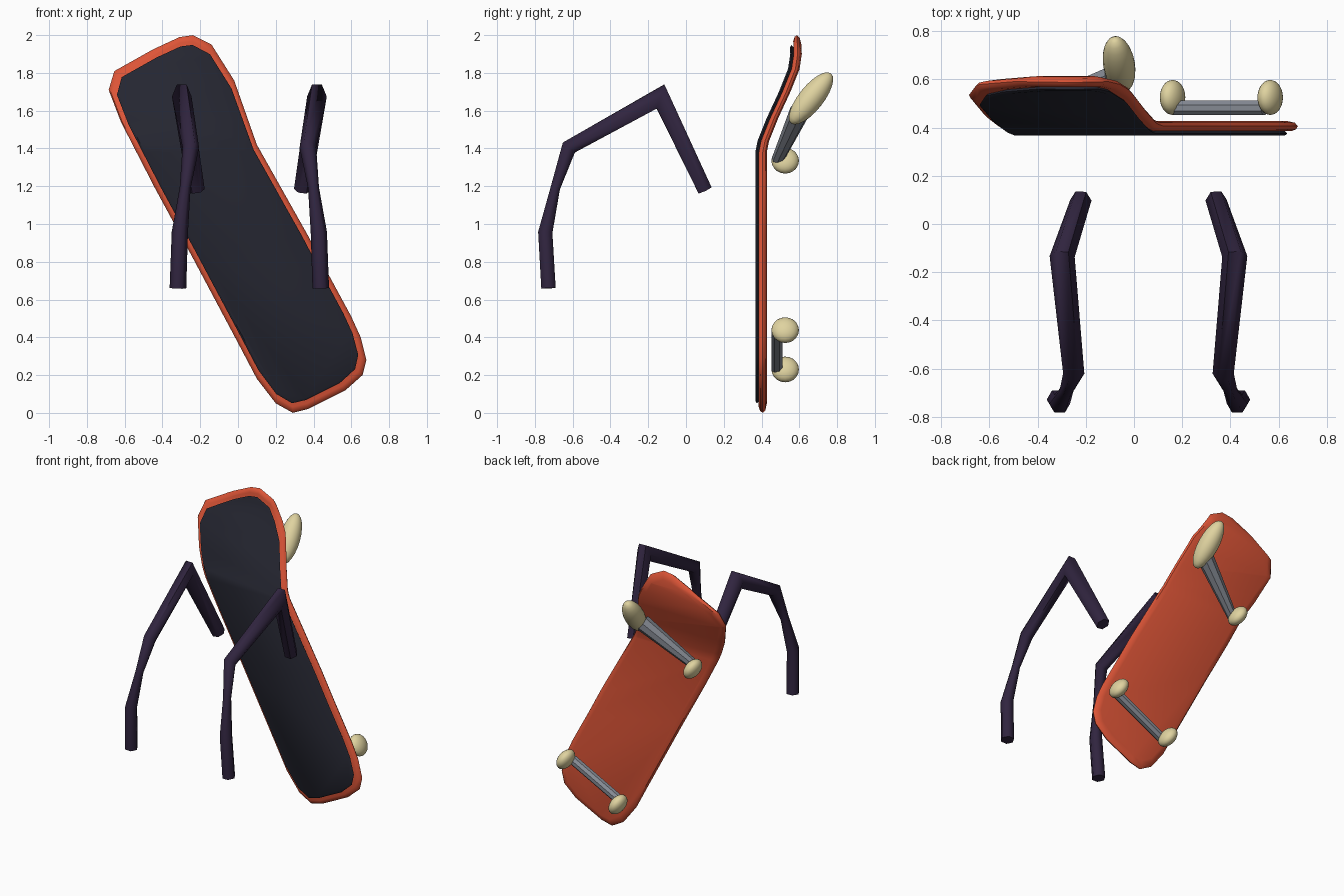
import bpy, bmesh, math
from mathutils import Vector

if "Cube" in bpy.data.objects:
    bpy.data.objects.remove(bpy.data.objects["Cube"])


def material(name, rgb):
    m = bpy.data.materials.new(name)
    m.diffuse_color = (*rgb, 1)
    m.use_nodes = True
    m.node_tree.nodes["Principled BSDF"].inputs["Base Color"].default_value = m.diffuse_color
    return m


ORANGE = material("orange_red", (0.72, 0.09, 0.038))
CHARCOAL = material("charcoal", (0.018, 0.019, 0.03))
PURPLE = material("dark_purple", (0.03, 0.018, 0.05))
CREAM = material("cream", (0.74, 0.65, 0.35))
GREY = material("steel_grey", (0.24, 0.26, 0.3))


def finish(bm, name, mat, angle):
    bmesh.ops.recalc_face_normals(bm, faces=bm.faces)
    mesh = bpy.data.meshes.new(name)
    bm.to_mesh(mesh)
    bm.free()
    ob = bpy.data.objects.new(name, mesh)
    bpy.context.collection.objects.link(ob)
    mesh.materials.append(mat)
    bpy.ops.object.select_all(action='DESELECT')
    ob.select_set(True)
    bpy.context.view_layer.objects.active = ob
    bpy.ops.object.shade_smooth_by_angle(angle=math.radians(angle))
    return ob


def loft(rings):
    bm = bmesh.new()
    vs = [[bm.verts.new(p) for p in r] for r in rings]
    n = len(rings[0])
    for a, b in zip(vs, vs[1:]):
        for i in range(n):
            j = (i + 1) % n
            bm.faces.new((a[i], a[j], b[j], b[i]))
    bm.faces.new(vs[0])
    bm.faces.new(vs[-1])
    return bm


# Board outline (x, z), leaning to the left
OUTLINE = [(-0.24, 2.0), (-0.31, 1.99), (-0.45, 1.925), (-0.655, 1.81),
           (-0.685, 1.71), (-0.62, 1.54), (-0.44, 1.19), (-0.25, 0.84),
           (0.0, 0.37), (0.1, 0.18), (0.2, 0.05), (0.29, 0.0), (0.37, 0.02),
           (0.57, 0.12), (0.66, 0.2), (0.68, 0.28), (0.65, 0.4), (0.6, 0.51),
           (0.47, 0.75), (0.37, 0.94), (0.1, 1.42), (-0.02, 1.76), (-0.14, 1.95)]
AXIS = Vector((-0.465, 0.885))
SIDE = Vector((0.885, 0.465))
BEND = [(-1, 0), (1.38, 0), (1.44, 0.012), (1.56, 0.06), (1.7, 0.125),
        (1.82, 0.173), (1.9, 0.185), (2.1, 0.178)]


def board_ring(y, d_len, d_wide):
    """Outline pulled in along and across the board, at depth y."""
    out = []
    for p in OUTLINE:
        q = Vector(p) - Vector((0, 1))
        q = AXIS * q.dot(AXIS) * (1 - d_len / 1.1) + SIDE * q.dot(SIDE) * (1 - d_wide / 0.31)
        out.append((q.x, y, q.y + 1))
    return out


def bend(z):
    for (a, ya), (b, yb) in zip(BEND, BEND[1:]):
        if z <= b:
            return ya + (yb - ya) * (z - a) / (b - a)
    return BEND[-1][1]


def board_layer(name, mat, spec):
    """Layered slab, cut into rows and bent back at the nose."""
    bm = loft([board_ring(*s) for s in spec])
    for z, _ in BEND[1:-1]:
        bmesh.ops.bisect_plane(bm, geom=bm.verts[:] + bm.edges[:] + bm.faces[:],
                               plane_co=(0, 0, z), plane_no=(0, 0, 1))
    for v in bm.verts:
        v.co.y += bend(v.co.z)
    return finish(bm, name, mat, 40)


board_layer("deck", ORANGE, [(0.385, 0.03, 0.02), (0.393, 0.008, 0.006), (0.406, 0, 0),
                             (0.42, 0.012, 0.01), (0.428, 0.045, 0.04)])
board_layer("grip_sheet", CHARCOAL, [(0.367, 0.06, 0.04), (0.375, 0.05, 0.03),
                                     (0.386, 0.06, 0.04)])


# Wheels: spheres squashed along the axle, one stretched by the bent nose
def wheel(name, centre, direction, along, across):
    bm = bmesh.new()
    bmesh.ops.create_uvsphere(bm, u_segments=20, v_segments=12, radius=1)
    rot = Vector(direction).to_track_quat('Z', 'Y')
    for v in bm.verts:
        v.co = Vector(centre) + rot @ Vector((v.co.x * across, v.co.y * across, v.co.z * along))
    return finish(bm, name, CREAM, 60)


AXLE = (0.885, 0, 0.465)
wheel("wheel_tail_left", (0.16, 0.525, 0.23), AXLE, 0.046, 0.073)
wheel("wheel_tail_right", (0.565, 0.525, 0.438), AXLE, 0.046, 0.073)
wheel("wheel_nose_left", (-0.42, 0.525, 1.335), AXLE, 0.046, 0.073)
wheel("wheel_nose_right", (-0.062, 0.662, 1.665), (-0.035, 0.2, 0.25), 0.17, 0.066)


# Axles: octagonal bars, the nose one flaring
def axle(name, a, b, r1, r2):
    a, b = Vector(a), Vector(b)
    rot = (b - a).to_track_quat('Z', 'Y')
    rings = []
    for c, r in ((a, r1), (b, r2)):
        angs = [math.radians(22.5 + 45 * i) for i in range(8)]
        rings.append([c + rot @ Vector((r * math.cos(t), r * math.sin(t), 0)) for t in angs])
    return finish(loft(rings), name, GREY, 30)


axle("tail_axle", (0.17, 0.482, 0.235), (0.54, 0.482, 0.425), 0.032, 0.032)
axle("nose_axle", (-0.41, 0.485, 1.34), (-0.085, 0.605, 1.6), 0.032, 0.055)

# Jointed legs: mitred six-sided tubes (x, y, z, radius)
LEG = [(-0.318, -0.728, 0.66, 0.044), (-0.308, -0.745, 0.955, 0.043),
       (-0.28, -0.692, 1.19, 0.029), (-0.25, -0.62, 1.405, 0.044),
       (-0.298, -0.135, 1.675, 0.052), (-0.22, 0.1, 1.18, 0.044)]


def leg(name, mirrored):
    pts = [Vector((0.12 - x if mirrored else x, y, z)) for x, y, z, _ in LEG]
    rings = []
    for i, p in enumerate(pts):
        before = (p - pts[i - 1]).normalized() if i else None
        after = (pts[i + 1] - p).normalized() if i < len(pts) - 1 else None
        before, after = before or after, after or before
        t = (before + after).normalized()
        mitre = 1 / t.dot(after)
        u = Vector((1, 0, 0))
        u = (u - t * u.dot(t)).normalized()
        v = t.cross(u)
        r = LEG[i][3]
        rings.append([p + u * r * math.cos(k * math.pi / 3)
                      + v * r * mitre * math.sin(k * math.pi / 3) for k in range(6)])
    return finish(loft(rings), name, PURPLE, 62)


leg("left_leg", False)
leg("right_leg", True)
